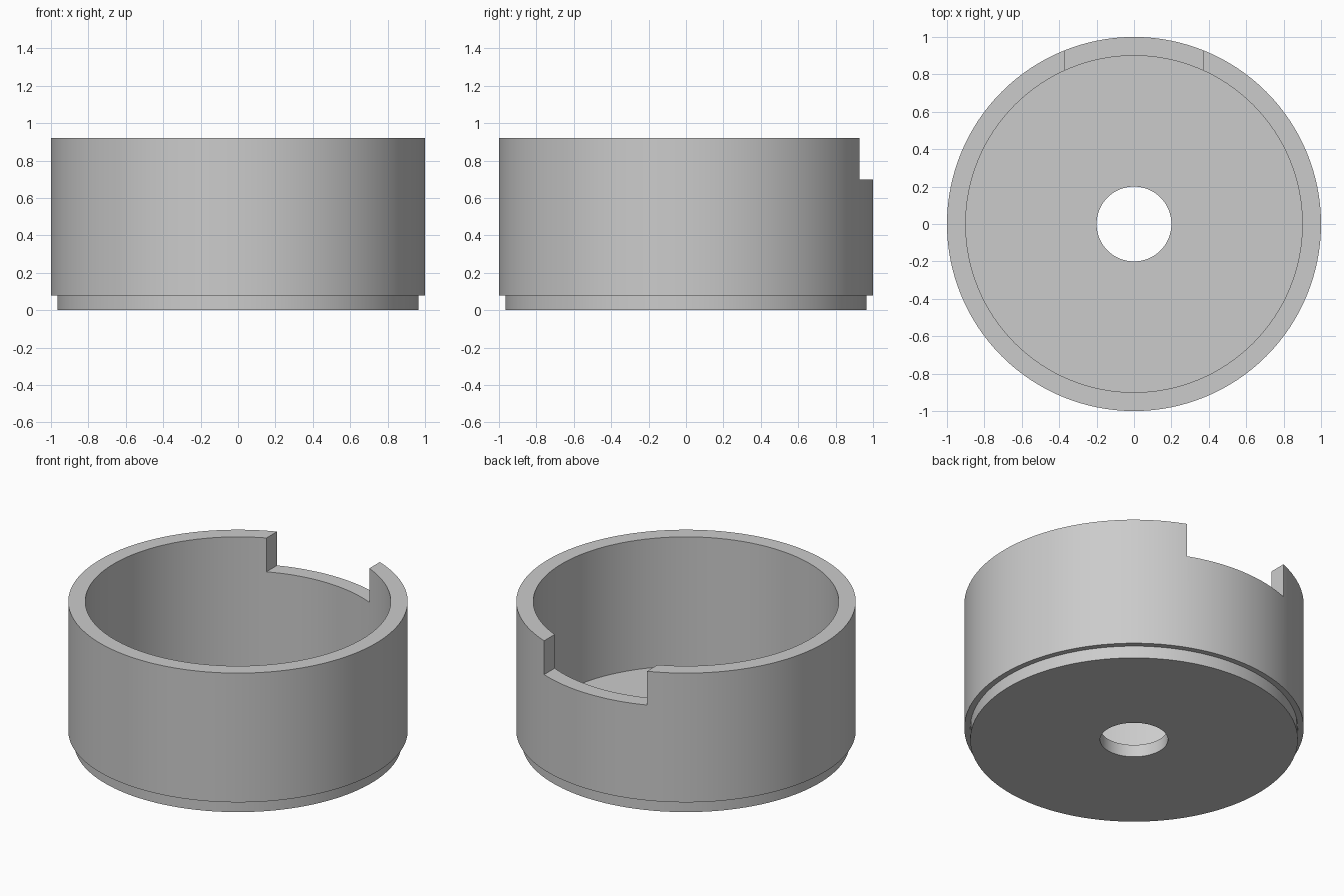
import bpy
import bmesh
import math

cube = bpy.data.objects.get("Cube")
if cube:
    bpy.data.objects.remove(cube, do_unlink=True)

SEGMENTS = 128
OUTER, INNER, FOOT, HOLE = 1.0, 0.9, 0.965, 0.2
TOP, FLOOR, NOTCH_Z, NOTCH_HALF = 0.92, 0.08, 0.7, 0.37

grey = bpy.data.materials.new("plain grey")
grey.use_nodes = True
colour = (0.6, 0.6, 0.6, 1)
grey.diffuse_color = colour
grey.node_tree.nodes["Principled BSDF"].inputs["Base Color"].default_value = colour


def add_object(name, bm):
    bmesh.ops.recalc_face_normals(bm, faces=bm.faces)
    mesh = bpy.data.meshes.new(name)
    bm.to_mesh(mesh)
    bm.free()
    obj = bpy.data.objects.new(name, mesh)
    bpy.context.collection.objects.link(obj)
    return obj


def lathe(name, profile):
    """Turn a closed (radius, height) profile around the z axis."""
    bm = bmesh.new()
    verts = [bm.verts.new((r, 0, z)) for r, z in profile]
    edges = [bm.edges.new((v, verts[i - 1])) for i, v in enumerate(verts)]
    bmesh.ops.spin(bm, geom=verts + edges, cent=(0, 0, 0), axis=(0, 0, 1),
                   angle=math.tau, steps=SEGMENTS, use_merge=True)
    bmesh.ops.remove_doubles(bm, verts=bm.verts, dist=0.0001)
    return add_object(name, bm)


# Round cup with a stepped foot and a hole through its floor
cup = lathe("round_cup", [
    (HOLE, 0), (FOOT, 0), (FOOT, FLOOR), (OUTER, FLOOR),
    (OUTER, TOP), (INNER, TOP), (INNER, FLOOR), (HOLE, FLOOR),
])
cup.data.materials.append(grey)

# Box that cuts the notch in the back of the rim
bm = bmesh.new()
bmesh.ops.create_cube(bm, size=1)
bmesh.ops.scale(bm, verts=bm.verts, vec=(2 * NOTCH_HALF, 1, 1))
bmesh.ops.translate(bm, verts=bm.verts, vec=(0, 1, NOTCH_Z + 0.5))
cutter = add_object("notch_cutter", bm)
cutter.hide_render = True

notch = cup.modifiers.new("notch", "BOOLEAN")
notch.operation = "DIFFERENCE"
notch.solver = "EXACT"
notch.object = cutter

bpy.ops.object.select_all(action="DESELECT")
cup.select_set(True)
bpy.context.view_layer.objects.active = cup
bpy.ops.object.modifier_apply(modifier=notch.name)
bpy.data.objects.remove(cutter, do_unlink=True)
bpy.ops.object.shade_smooth_by_angle(angle=math.radians(30))
